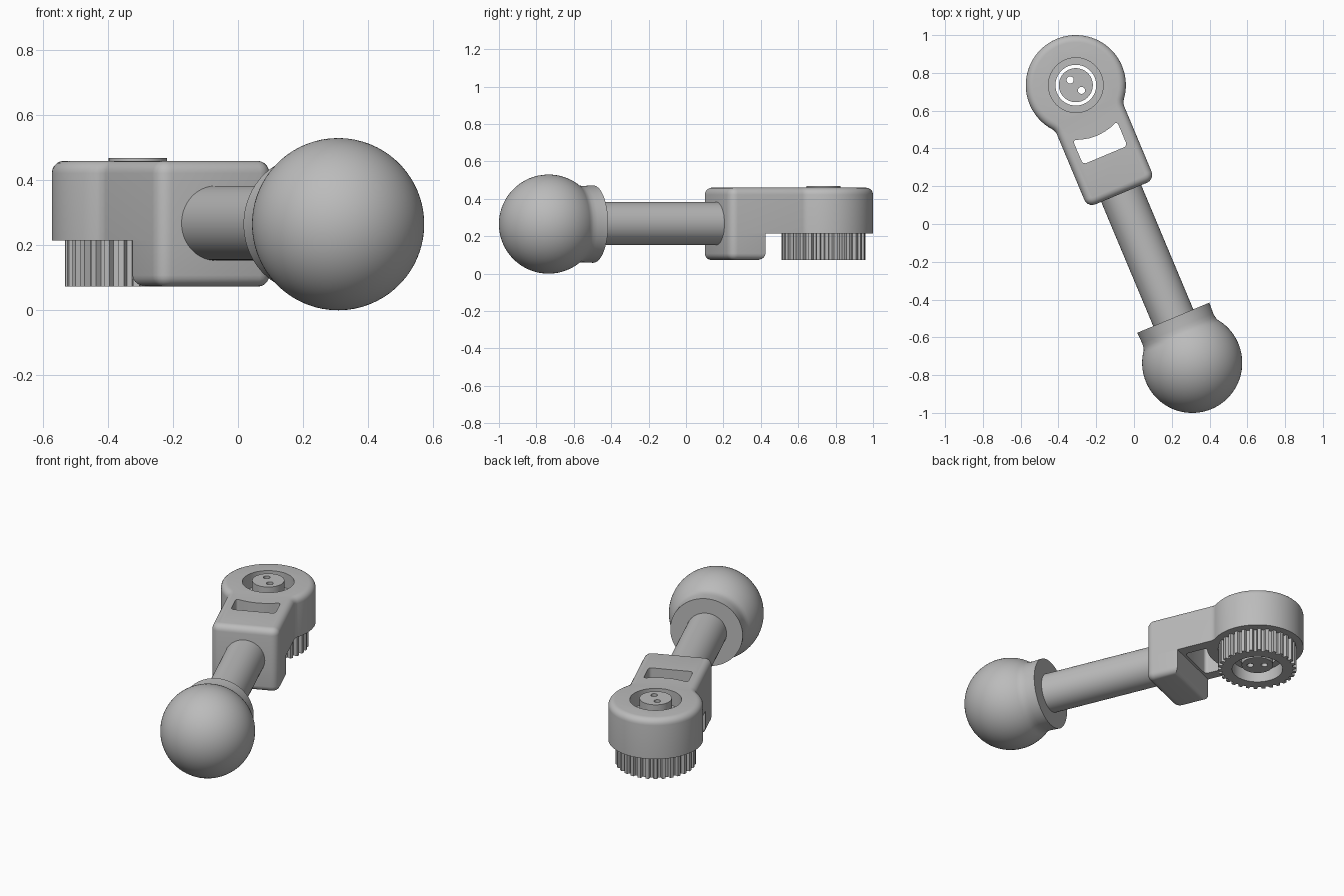
import bpy, bmesh
from math import sin, cos, pi, radians, sqrt, atan2
from mathutils import Matrix, Vector

if "Cube" in bpy.data.objects:
    bpy.data.objects.remove(bpy.data.objects["Cube"])

# Work frame: origin under the gear, local x runs along the arm to the ball
SPAN = 1.594
DX, DY = 0.308, 0.735
PLACE = Matrix.Translation((-DX, DY, 0)) @ Matrix.Rotation(atan2(-DY, DX), 4, 'Z')

grey = bpy.data.materials.new("plain grey")
grey.use_nodes = True
COLOUR = (0.5, 0.5, 0.5, 1)
grey.diffuse_color = COLOUR
grey.node_tree.nodes["Principled BSDF"].inputs["Base Color"].default_value = COLOUR


def finish(name, bm):
    bmesh.ops.recalc_face_normals(bm, faces=bm.faces)
    bm.transform(PLACE)
    mesh = bpy.data.meshes.new(name)
    bm.to_mesh(mesh)
    bm.free()
    obj = bpy.data.objects.new(name, mesh)
    bpy.context.collection.objects.link(obj)
    mesh.materials.append(grey)
    return obj


def smooth(obj):
    bpy.ops.object.select_all(action='DESELECT')
    obj.select_set(True)
    bpy.context.view_layer.objects.active = obj
    bpy.ops.object.shade_smooth_by_angle(angle=radians(30))


def arc(cx, cy, r, a0, a1, n):
    return [(cx + r * cos(a0 + (a1 - a0) * i / n), cy + r * sin(a0 + (a1 - a0) * i / n))
            for i in range(n + 1)]


def circle(r, n=64, cx=0, cy=0):
    return arc(cx, cy, r, 0, 2 * pi, n)[:-1]


def prism(name, outline, z0, z1, corner=0, corner_from=-9, rim=0, rim_z=None):
    """Extrude an outline, round its sharp upright corners, then one rim."""
    bm = bmesh.new()
    base = bm.faces.new([bm.verts.new((x, y, z0)) for x, y in outline])
    top = bmesh.ops.extrude_face_region(bm, geom=[base])["geom"]
    bmesh.ops.translate(bm, vec=(0, 0, z1 - z0),
                        verts=[v for v in top if isinstance(v, bmesh.types.BMVert)])
    bmesh.ops.recalc_face_normals(bm, faces=bm.faces)
    if corner:
        sharp = [e for e in bm.edges
                 if abs(e.verts[0].co.z - e.verts[1].co.z) > 0.01
                 and e.verts[0].co.x > corner_from
                 and e.calc_face_angle(0) > radians(40)]
        bmesh.ops.bevel(bm, geom=sharp, offset=corner, segments=5, profile=0.5,
                        affect='EDGES')
    if rim:
        loop = [e for e in bm.edges if all(abs(v.co.z - rim_z) < 1e-4 for v in e.verts)]
        bmesh.ops.bevel(bm, geom=loop, offset=rim, segments=5, profile=0.5,
                        affect='EDGES')
    return finish(name, bm)


def lathe(name, profile, z, steps=72):
    """Turn a (distance, radius) profile around the arm axis."""
    bm = bmesh.new()
    pts = [bm.verts.new((x, 0, z + r)) for x, r in profile]
    edges = [bm.edges.new(pair) for pair in zip(pts, pts[1:])]
    bmesh.ops.spin(bm, geom=pts + edges, cent=(0, 0, z), axis=(1, 0, 0),
                   angle=2 * pi, steps=steps)
    bmesh.ops.remove_doubles(bm, verts=bm.verts, dist=1e-5)
    return finish(name, bm)


def cut(obj, *cutters):
    """Subtract the cutters for good and remove them."""
    for c in cutters:
        mod = obj.modifiers.new("cut", 'BOOLEAN')
        mod.operation, mod.solver, mod.object = 'DIFFERENCE', 'EXACT', c
        c.hide_render = True
    bpy.context.view_layer.update()
    ev = obj.evaluated_get(bpy.context.evaluated_depsgraph_get())
    mesh = bpy.data.meshes.new_from_object(ev)
    obj.modifiers.clear()
    obj.data = mesh
    for c in cutters:
        bpy.data.objects.remove(c)


HEAD_R, HALF_W, END = 0.265, 0.193, 0.622
UNDER, TOP, BOTTOM = 0.215, 0.46, 0.073
BORE, RECESS = 0.108, 0.145

# Arm head: round end blended into a straight body
f = 0.06
fx, fy = sqrt((HEAD_R + f) ** 2 - (HALF_W + f) ** 2), HALF_W + f
a = atan2(fy, fx)
side = arc(fx, fy, f, a - pi, -pi / 2, 6)
outline = (arc(0, 0, HEAD_R, a, 2 * pi - a, 56)
           + [(x, -y) for x, y in side[1:]]
           + [(END, -HALF_W), (END, HALF_W)]
           + side[:0:-1])
arm_head = prism("arm_head", outline, UNDER, TOP, corner=0.045, corner_from=0.5,
                 rim=0.038, rim_z=TOP)
window = (arc(0, 0, 0.29, -0.455, 0.455, 6) + [(0.402, 0.127), (0.402, -0.127)])
cut(arm_head,
    prism("recess_cutter", circle(RECESS), 0.37, 0.6),
    prism("bore_cutter", circle(BORE), 0, 0.6),
    prism("window_cutter", window, 0, 0.6, corner=0.02))
smooth(arm_head)

# Lower block that carries the rod
block = [(0.417, -HALF_W), (END, -HALF_W), (END, HALF_W), (0.417, HALF_W)]
smooth(prism("lower_block", block, BOTTOM, UNDER, corner=0.045, corner_from=0.5,
             rim=0.035, rim_z=BOTTOM))

# Toothed wheel below the head
TEETH = 30
pitch = 2 * pi / TEETH
teeth = []
for i in range(TEETH):
    for step, r in ((-0.32, 0.205), (-0.2, 0.225), (0.2, 0.225), (0.32, 0.205)):
        t = (i + step) * pitch
        teeth.append((r * cos(t), r * sin(t)))
wheel = prism("toothed_wheel", teeth, BOTTOM, UNDER)
cut(wheel,
    prism("wheel_recess_cutter", circle(RECESS), -0.1, 0.15),
    prism("wheel_bore_cutter", circle(BORE), -0.1, 0.6))
smooth(wheel)

# Centre pin with two through holes
pin = prism("centre_pin", circle(0.09), 0.1, 0.468)
cut(pin, *[prism("pin_hole_cutter", circle(0.019, 24, s * 0.037, s * 0.017), 0, 0.6)
           for s in (-1, 1)])
smooth(pin)

# Rod
smooth(lathe("rod", [(0.58, 0), (0.58, 0.115), (1.37, 0.115), (1.37, 0)], 0.268))

# Ball knob with its collar
BALL_R = 0.265
start = pi - 0.92
ball = arc(SPAN, 0, BALL_R, start, 0, 40)
ball[-1] = (SPAN + BALL_R, 0)
collar = [(1.335, 0), (1.335, 0.207), (1.395, 0.204), (1.417, 0.206)]
smooth(lathe("ball_knob", collar + ball, BALL_R))
